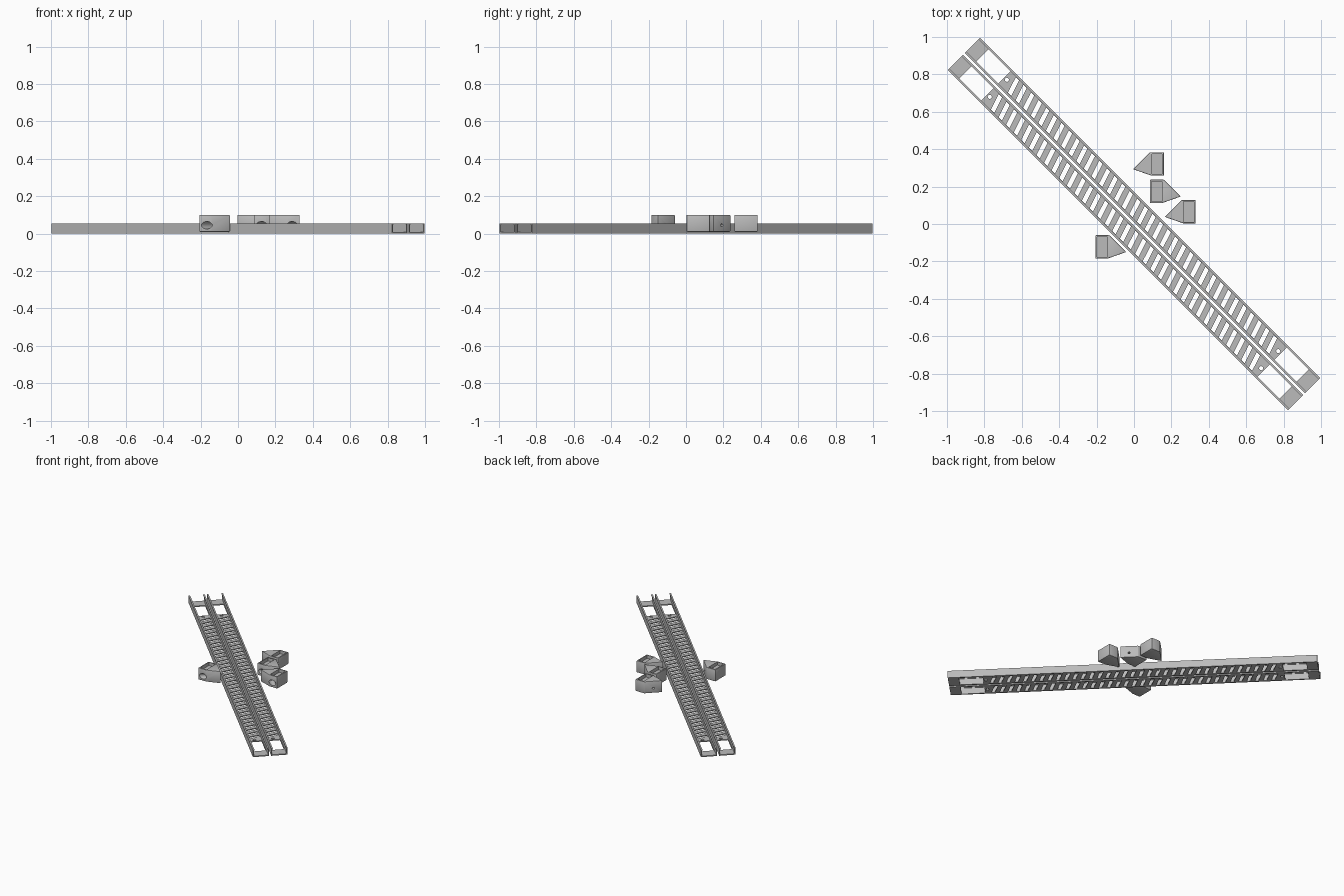
import bpy, bmesh, math
from mathutils import Matrix, Vector

if "Cube" in bpy.data.objects:
    bpy.data.objects.remove(bpy.data.objects["Cube"])

grey = bpy.data.materials.new("metal grey")
grey.diffuse_color = (0.5, 0.5, 0.5, 1)
grey.use_nodes = True
grey.node_tree.nodes["Principled BSDF"].inputs["Base Color"].default_value = grey.diffuse_color


def prism(bm, pts, offset):
    """Extrude a closed loop of 3D points by a vector."""
    low = [bm.verts.new(p) for p in pts]
    face = bm.faces.new(low)
    res = bmesh.ops.extrude_face_region(bm, geom=[face])
    top = [g for g in res["geom"] if isinstance(g, bmesh.types.BMVert)]
    bmesh.ops.translate(bm, verts=top, vec=Vector(offset))


def finish(bm, name):
    bmesh.ops.recalc_face_normals(bm, faces=bm.faces[:])
    me = bpy.data.meshes.new(name)
    bm.to_mesh(me)
    bm.free()
    ob = bpy.data.objects.new(name, me)
    me.materials.append(grey)
    bpy.context.collection.objects.link(ob)
    return ob


def cylinder(bm, a, b, radius):
    a, b = Vector(a), Vector(b)
    d = b - a
    m = Matrix.Translation((a + b) / 2) @ d.to_track_quat('Z', 'Y').to_matrix().to_4x4()
    bmesh.ops.create_cone(bm, cap_ends=True, segments=24, radius1=radius,
                          radius2=radius, depth=d.length, matrix=m)


def apply_all(ob):
    bpy.context.view_layer.objects.active = ob
    for m in list(ob.modifiers):
        bpy.ops.object.modifier_apply(modifier=m.name)


def cut(ob, cutter):
    m = ob.modifiers.new("cut", 'BOOLEAN')
    m.operation = 'DIFFERENCE'
    m.solver = 'EXACT'
    m.object = cutter
    apply_all(ob)
    bpy.data.objects.remove(cutter)


# --- slotted channel rails -------------------------------------------------
HALF, W, H, T, LIP = 1.287, 0.114, 0.055, 0.006, 0.011
FLOOR = 0.008


def rail(name, v0):
    half = [(W / 2, 0), (W / 2, H), (W / 2 - LIP, H), (W / 2 - LIP, H - T),
            (W / 2 - T, H - T), (W / 2 - T, FLOOR)]
    loop = half + [(-y, z) for y, z in reversed(half)]
    bm = bmesh.new()
    prism(bm, [(-HALF, y, z) for y, z in loop], (2 * HALF, 0, 0))
    ob = finish(bm, name)

    # openings through the floor: slanted slots, end windows, screw holes
    bm = bmesh.new()
    up = (0, 0, 0.04)
    n, reach, wide, lean, span = 35, 0.975, 0.0125, 0.33, 0.044
    for i in range(n):
        c = -reach + 2 * reach * i / (n - 1)
        prism(bm, [(c - wide + lean * span, -span, -0.02), (c + wide + lean * span, -span, -0.02),
                   (c + wide - lean * span, span, -0.02), (c - wide - lean * span, span, -0.02)], up)
    for s in (-1, 1):
        a, b, w = s * 1.045, s * 1.21, 0.047
        prism(bm, [(a, -w, -0.02), (b, -w, -0.02), (b, w, -0.02), (a, w, -0.02)], up)
        cylinder(bm, (s * 1.026, 0, -0.02), (s * 1.026, 0, 0.02), 0.011)
    cut(ob, finish(bm, "rail_cutter"))

    ob.data.transform(Matrix.Rotation(-math.pi / 4, 4, 'Z') @ Matrix.Translation((0, v0, 0)))
    return ob


rail("right_rail", 0.0645)
rail("left_rail", -0.0645)


# --- wedge shaped mounting blocks ------------------------------------------
def block(name, x, y, side):
    z0, z1, zc = 0.01, 0.1, 0.045
    outline = [(0, 0), (0.065, 0), (0.165, 0.035), (0.075, 0.125), (0, 0.125)]
    bm = bmesh.new()
    prism(bm, [(px, py, z0) for px, py in outline], (0, 0, z1 - z0))
    ob = finish(bm, name)
    bev = ob.modifiers.new("bevel", 'BEVEL')
    bev.width, bev.segments = 0.004, 2
    apply_all(ob)

    # screw hole through the slanted side, wide bore from the front
    bm = bmesh.new()
    cylinder(bm, (0.14, 0.10, zc), (0.02, -0.02, zc), 0.008)
    cut(ob, finish(bm, "hole_cutter"))
    bm = bmesh.new()
    cylinder(bm, (0.095, 0.055, zc), (0.0, -0.04, zc), 0.02)
    cut(ob, finish(bm, "bore_cutter"))
    # shallow pocket in the top
    bm = bmesh.new()
    prism(bm, [(0.009, 0.009, 0.075), (0.065, 0.009, 0.075),
               (0.065, 0.116, 0.075), (0.009, 0.116, 0.075)], (0, 0, 0.05))
    cut(ob, finish(bm, "pocket_cutter"))

    ob.data.transform(Matrix.Translation((x, y, 0)) @ Matrix.Diagonal((side, 1, 1, 1)))
    if side < 0:
        ob.data.flip_normals()
    bpy.ops.object.select_all(action='DESELECT')
    ob.select_set(True)
    bpy.context.view_layer.objects.active = ob
    bpy.ops.object.shade_smooth_by_angle(angle=math.radians(30))


block("back_block", 0.16, 0.258, -1)
block("middle_block", 0.085, 0.112, 1)
block("right_block", 0.33, 0.003, -1)
block("left_block", -0.207, -0.185, 1)
